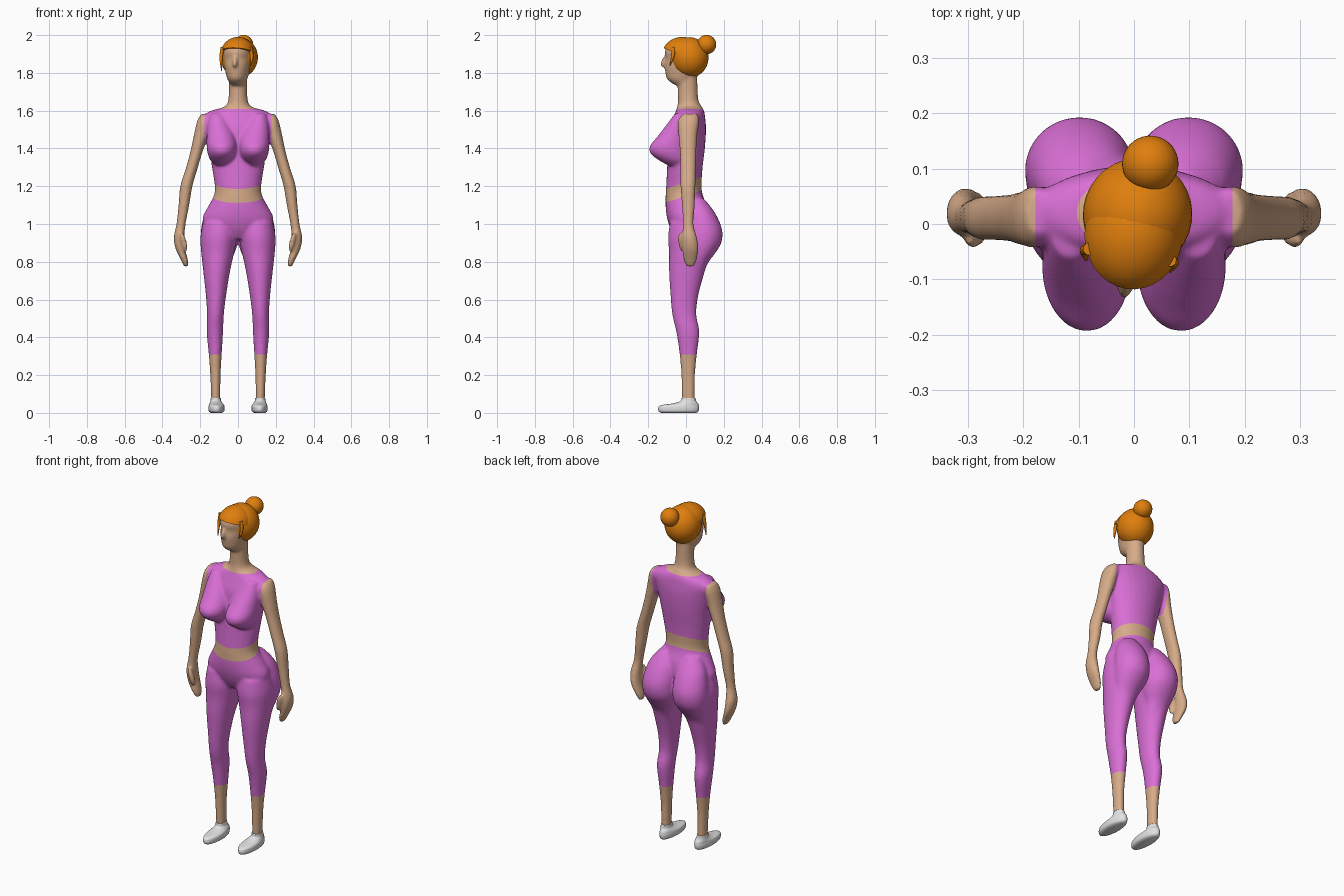
import bpy, bmesh, math
from mathutils import Matrix, Vector

cube = bpy.data.objects.get("Cube")
if cube:
    bpy.data.objects.remove(cube, do_unlink=True)


def material(name, rgb):
    mat = bpy.data.materials.new(name)
    mat.use_nodes = True
    color = (*rgb, 1)
    mat.diffuse_color = color
    mat.node_tree.nodes["Principled BSDF"].inputs["Base Color"].default_value = color
    return mat


skin = material("skin", (.68, .41, .25))
fabric = material("orchid fabric", (.7, .16, .67))
orange = material("orange hair", (.74, .21, .004))
white = material("white shoe", (.76, .76, .76))
head_turn = Matrix.Rotation(-.14, 4, "Z")


def spline(a, b, c, d, t):
    """Smooth interpolation between b and c."""
    return [q + .5 * t * (r - p + t * (2 * p - 5 * q + 4 * r - s + t * (3 * (q - r) + s - p)))
            for p, q, r, s in zip(a, b, c, d)]


def loft(bm, stations, side=1, matrix=Matrix(), count=28, steps=4):
    """Skin horizontal ovals given as (z, x min, x max, y min, y max)."""
    rows = []
    last = len(stations) - 1
    for i in range(last):
        four = [stations[max(0, min(last, i + k))] for k in (-1, 0, 1, 2)]
        rows += [spline(*four, k / steps) for k in range(steps)]
    rows.append(stations[last])
    rings = []
    for z, x0, x1, y0, y1 in rows:
        ring = []
        for k in range(count):
            a = math.tau * k / count
            x = (x0 + x1) / 2 + (x1 - x0) / 2 * math.cos(a)
            y = (y0 + y1) / 2 + (y1 - y0) / 2 * math.sin(a)
            ring.append(bm.verts.new(matrix @ Vector((side * x, y, z))))
        rings.append(ring)
    for low, high in zip(rings, rings[1:]):
        for k in range(count):
            j = (k + 1) % count
            bm.faces.new((low[k], low[j], high[j], high[k]))
    bm.faces.new(rings[0][::-1])
    bm.faces.new(rings[-1])


def symmetric(table):
    return [(z, -w, w, front, back) for z, w, front, back in table]


def ball(bm, center, radii, tilt=0, matrix=Matrix(), roll=0):
    place = (matrix @ Matrix.Translation(center) @ Matrix.Rotation(tilt, 4, "X")
             @ Matrix.Rotation(roll, 4, "Y") @ Matrix.Diagonal((*radii, 1)))
    bmesh.ops.create_uvsphere(bm, u_segments=32, v_segments=20, radius=1, matrix=place)


def everything(bm):
    return bm.verts[:] + bm.edges[:] + bm.faces[:]


def finish(name, bm, mat):
    bmesh.ops.recalc_face_normals(bm, faces=bm.faces[:])
    mesh = bpy.data.meshes.new(name)
    bm.to_mesh(mesh)
    bm.free()
    mesh.shade_smooth()
    mesh.materials.append(mat)
    obj = bpy.data.objects.new(name, mesh)
    bpy.context.collection.objects.link(obj)
    return obj


# Torso and neck
body = bmesh.new()
loft(body, symmetric([
    (.92, .09, -.05, .06), (.97, .165, -.08, .09), (1.03, .188, -.1, .115),
    (1.09, .16, -.108, .112), (1.15, .128, -.108, .09), (1.2, .123, -.105, .082),
    (1.3, .138, -.1, .088), (1.4, .154, -.095, .1), (1.5, .178, -.088, .106),
    (1.56, .19, -.068, .102), (1.597, .15, -.054, .096), (1.62, .075, -.047, .085),
    (1.66, .051, -.042, .065), (1.78, .048, -.046, .06)]))

# Head and nose
loft(body, symmetric([
    (1.735, .036, -.06, .05), (1.765, .052, -.1, .05), (1.8, .062, -.11, .07),
    (1.84, .07, -.114, .09), (1.875, .074, -.108, .095), (1.91, .075, -.114, .09),
    (1.95, .066, -.098, .07), (1.97, .045, -.07, .05)]), matrix=head_turn)
ball(body, (0, -.116, 1.858), (.013, .018, .034), -.35, head_turn)

leg = [(1.01, .01, .185, -.085, .11), (.93, .006, .199, -.095, .14),
       (.85, .02, .195, -.09, .13), (.75, .042, .184, -.09, .1),
       (.62, .063, .17, -.082, .065), (.52, .075, .164, -.073, .055),
       (.43, .079, .166, -.052, .071), (.31, .086, .155, -.034, .058),
       (.2, .092, .147, -.025, .048), (.04, .094, .141, -.02, .047)]
arm = [(1.582, .15, .196, -.02, .062), (1.545, .14, .216, -.042, .07),
       (1.47, .156, .234, -.04, .06), (1.38, .188, .253, -.033, .055),
       (1.28, .218, .281, -.03, .052), (1.2, .241, .306, -.029, .05),
       (1.1, .258, .315, -.022, .047), (1, .277, .326, -.017, .04),
       (.93, .283, .34, -.021, .058), (.87, .28, .331, -.02, .066),
       (.81, .265, .303, -.014, .058), (.775, .263, .286, .002, .043)]
bust = [(1.585, .08, .15, -.06, .03), (1.53, .045, .162, -.1, .03),
        (1.46, .014, .166, -.154, .03), (1.41, .006, .166, -.193, .03),
        (1.37, .01, .16, -.186, .03), (1.335, .025, .145, -.14, .03),
        (1.31, .05, .12, -.095, .03)]
seat = [(1.14, .05, .12, 0, .09), (1.08, .012, .166, 0, .14),
        (1.02, .002, .187, 0, .174), (.96, 0, .197, 0, .193),
        (.9, .002, .196, 0, .187), (.85, .016, .188, 0, .158),
        (.79, .042, .175, 0, .115), (.7, .06, .165, 0, .075)]
for side in (1, -1):
    for limb in (leg, arm, bust, seat):
        loft(body, limb, side)
    # Thumb
    ball(body, (side * .287, -.026, .905), (.015, .016, .055), .12, roll=side * .25)

# Fuse the body parts into one smooth skin
fused = finish("body", body, skin)
remesh = fused.modifiers.new("fuse", "REMESH")
remesh.mode = "VOXEL"
remesh.voxel_size = .007
soften = fused.modifiers.new("soften", "SMOOTH")
soften.factor = .5
soften.iterations = 12
graph = bpy.context.evaluated_depsgraph_get()
mesh = bpy.data.meshes.new_from_object(fused.evaluated_get(graph))
fused.modifiers.clear()
fused.data = mesh
mesh.materials.clear()
mesh.materials.append(skin)
mesh.materials.append(fabric)

# Cut clean clothing edges: cuff, waistband, top hem, neckline, armholes
hem_slope = .35


def waistband(y):
    return 1.15 + hem_slope * y


def top_hem(y):
    return 1.222 + hem_slope * y


cuff, neckline, armhole = .31, 1.61, .178
bm = bmesh.new()
bm.from_mesh(mesh)
up, tilted = (0, 0, 1), (0, -hem_slope, 1)
for point, normal in (((0, 0, cuff), up), ((0, 0, neckline), up),
                      ((0, 0, waistband(0)), tilted), ((0, 0, top_hem(0)), tilted),
                      ((armhole, 0, 0), (1, 0, 0)), ((-armhole, 0, 0), (1, 0, 0))):
    bmesh.ops.bisect_plane(bm, geom=everything(bm), plane_co=point, plane_no=normal)
for face in bm.faces:
    x, y, z = face.calc_center_median()
    leggings = cuff < z < waistband(y) and abs(x) < .225
    top = top_hem(y) < z < neckline and abs(x) < armhole
    face.material_index = int(leggings or top)
    face.smooth = True
bm.to_mesh(mesh)
bm.free()

# Shoes
shoe = [(0, .085, .143, -.13, .055), (.008, .074, .154, -.144, .066),
        (.025, .071, .157, -.147, .07), (.04, .073, .155, -.135, .068),
        (.05, .08, .15, -.07, .064), (.063, .089, .146, -.03, .054),
        (.08, .091, .144, -.025, .051)]
for side, name in ((1, "left_shoe"), (-1, "right_shoe")):
    bm = bmesh.new()
    loft(bm, shoe, side)
    finish(name, bm, white)

# Hair cap and bun
for name, center, radii, tilt in (
        ("hair_cap", (.004, .018, 1.882), (.099, .102, .107), .1),
        ("hair_bun", (.014, .112, 1.95), (.051, .051, .051), 0)):
    bm = bmesh.new()
    ball(bm, center, radii, tilt, head_turn)
    finish(name, bm, orange)

# Fringe: a dome over the forehead, trimmed along a slanted hairline
bm = bmesh.new()
ball(bm, (.002, -.018, 1.9), (.09, .108, .09), 0, head_turn)
trim = bmesh.ops.bisect_plane(bm, geom=everything(bm), plane_co=(0, -.11, 1.93),
                              plane_no=(.08, .25, 1), clear_inner=True)
rim = [e for e in trim["geom_cut"] if isinstance(e, bmesh.types.BMEdge)]
bmesh.ops.edgeloop_fill(bm, edges=rim)
fringe = finish("hair_fringe", bm, orange)
bpy.context.view_layer.objects.active = fringe
fringe.select_set(True)
bpy.ops.object.shade_smooth_by_angle()

# Loose strands beside the face
for name, side, end in (("right_strand", -1, 1.81), ("left_strand", 1, 1.84)):
    curve = bpy.data.curves.new(name, "CURVE")
    curve.dimensions = "3D"
    curve.bevel_depth = .009
    curve.bevel_resolution = 2
    curve.use_fill_caps = True
    line = curve.splines.new("BEZIER")
    line.bezier_points.add(2)
    path = ((.074, -.056, 1.935), (.082, -.06, 1.885), (.077, -.076, end))
    for point, (x, y, z), size in zip(line.bezier_points, path, (1.3, 1, .3)):
        point.co = head_turn @ Vector((side * x, y, z))
        point.radius = size
        point.handle_left_type = point.handle_right_type = "AUTO"
    curve.materials.append(orange)
    bpy.context.collection.objects.link(bpy.data.objects.new(name, curve))
